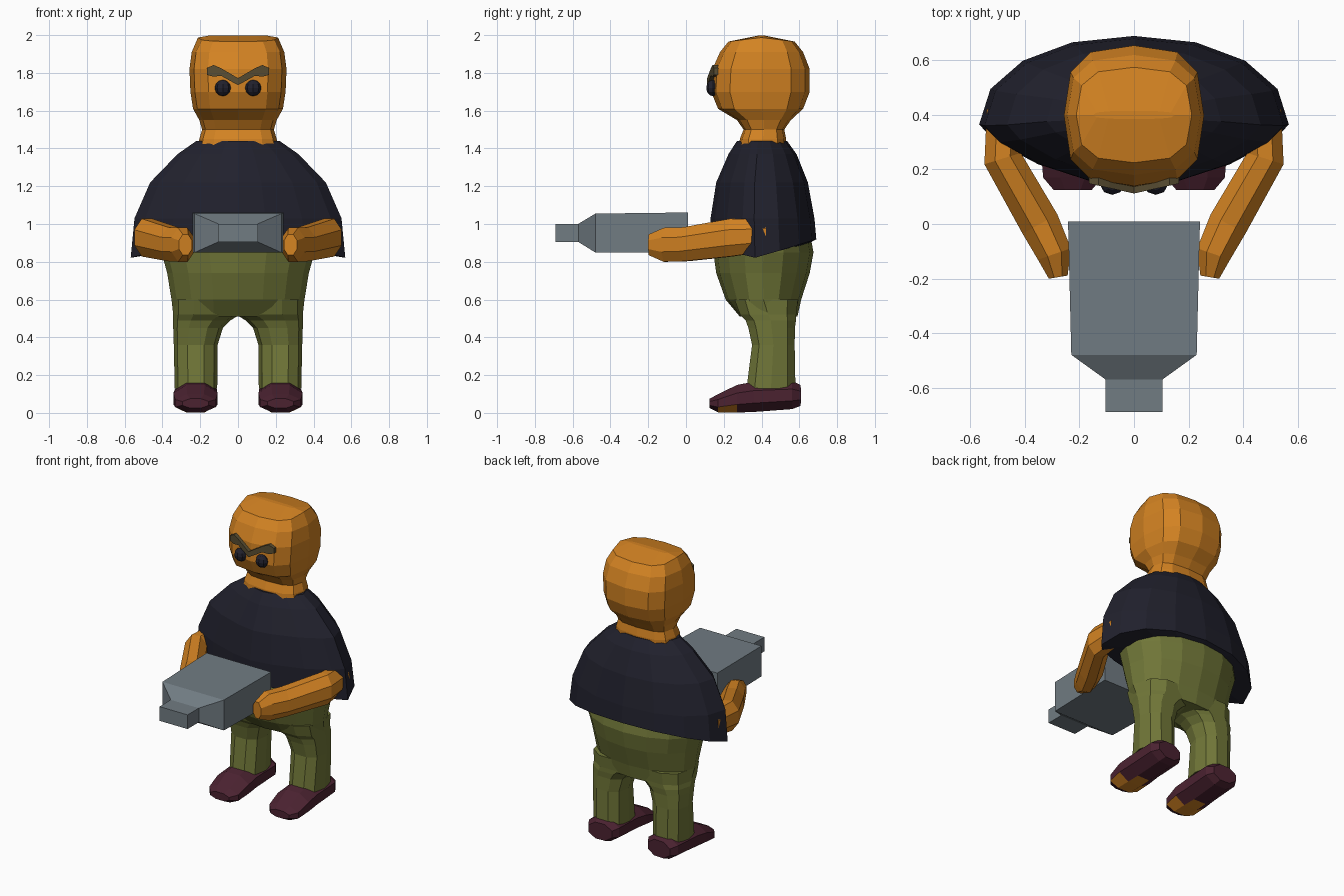
import bpy, bmesh, math
from mathutils import Vector

if "Cube" in bpy.data.objects:
    bpy.data.objects.remove(bpy.data.objects["Cube"])


def material(name, rgb):
    m = bpy.data.materials.new(name)
    m.diffuse_color = (*rgb, 1)
    m.use_nodes = True
    m.node_tree.nodes["Principled BSDF"].inputs["Base Color"].default_value = m.diffuse_color
    return m


SKIN = material("orange skin", (0.65, 0.225, 0.016))
NAVY = material("dark navy", (0.015, 0.015, 0.026))
OLIVE = material("olive cloth", (0.165, 0.185, 0.04))
GREY = material("steel grey", (0.165, 0.2, 0.225))
MAROON = material("maroon leather", (0.07, 0.016, 0.03))
BROWN = material("brow brown", (0.1, 0.075, 0.032))


def finish(name, bm, mats, mirror=False):
    """Turn a bmesh into an object, optionally mirrored across x = 0."""
    bmesh.ops.recalc_face_normals(bm, faces=bm.faces)
    me = bpy.data.meshes.new(name)
    bm.to_mesh(me)
    bm.free()
    for m in mats:
        me.materials.append(m)
    ob = bpy.data.objects.new(name, me)
    bpy.context.collection.objects.link(ob)
    if mirror:
        ob.modifiers.new("mirror", 'MIRROR').use_mirror_merge = False
    return ob


def skin_rings(rings):
    """Bridge rings of points with quads and cap both ends."""
    bm = bmesh.new()
    vs = [[bm.verts.new(p) for p in r] for r in rings]
    n = len(vs[0])
    for a, b in zip(vs, vs[1:]):
        for i in range(n):
            j = (i + 1) % n
            bm.faces.new((a[i], a[j], b[j], b[i]))
    bm.faces.new(vs[0])
    bm.faces.new(vs[-1])
    return bm


def spow(v, e):
    return math.copysign(abs(v) ** e, v) if abs(v) > 1e-6 else 0.0


def loft(name, levels, n, p_front, p_back, mat, mid=0.5, mirror=False):
    """Stack superellipse levels (z, x0, x1, y_front, y_back); z may be a function."""
    rings = []
    for z, x0, x1, y0, y1 in levels:
        cx, hw, yc = (x0 + x1) / 2, (x1 - x0) / 2, y0 + mid * (y1 - y0)
        ring = []
        for i in range(n):
            a = 2 * math.pi * i / n
            c, s = math.cos(a), math.sin(a)
            p = p_front if s < 0 else p_back
            x = cx + hw * spow(c, 2 / p)
            y = yc + (y1 - yc if s > 0 else yc - y0) * spow(s, 2 / p)
            ring.append((x, y, z(x, y) if callable(z) else z))
        rings.append(ring)
    return finish(name, skin_rings(rings), [mat], mirror)


def tube(path, n):
    """Sweep an n-sided section along (x, y, z, half_width, half_height) points."""
    rings = []
    k = 1 / math.cos(math.pi / n)
    for i, (x, y, z, rw, rz) in enumerate(path):
        a, b = path[max(i - 1, 0)], path[min(i + 1, len(path) - 1)]
        side = Vector((a[1] - b[1], b[0] - a[0], 0)).normalized()
        ring = []
        for j in range(n):
            t = 2 * math.pi * (j + 0.5) / n
            ring.append(Vector((x, y, z)) + side * (rw * k * math.cos(t))
                        + Vector((0, 0, rz * k * math.sin(t))))
        rings.append(ring)
    return skin_rings(rings)


# Head and neck
loft("head", [
    (1.40, -0.21, 0.21, 0.28, 0.53),
    (1.45, -0.205, 0.205, 0.285, 0.53),
    (1.50, -0.19, 0.19, 0.305, 0.52),
    (1.55, -0.205, 0.205, 0.27, 0.555),
    (1.61, -0.238, 0.238, 0.17, 0.62),
    (1.70, -0.252, 0.252, 0.133, 0.655),
    (1.82, -0.257, 0.257, 0.14, 0.655),
    (1.91, -0.245, 0.245, 0.18, 0.62),
    (lambda x, y: 1.987 - 0.12 * abs(y - 0.4), -0.212, 0.212, 0.225, 0.575),
    (1.998, -0.15, 0.15, 0.385, 0.415),
], 12, 2.9, 2.9, SKIN)

# Shirt, with a hem that drops at the sides into the sleeves
loft("shirt", [
    (1.44, -0.22, 0.22, 0.27, 0.535),
    (1.37, -0.32, 0.32, 0.225, 0.585),
    (1.22, -0.465, 0.465, 0.16, 0.645),
    (1.03, -0.548, 0.548, 0.13, 0.68),
    (lambda x, y: 0.82 + 0.31 * max(y - 0.37, 0) + 0.25 * max(0.37 - y, 0),
     -0.568, 0.568, 0.13, 0.69),
    (0.87, -0.3, 0.3, 0.25, 0.6),
], 16, 1.45, 2.1, NAVY, mid=0.42)

# Trousers: hips and two legs
loft("hips", [
    (0.93, -0.41, 0.41, 0.16, 0.66),
    (0.85, -0.405, 0.405, 0.145, 0.675),
    (0.74, -0.375, 0.375, 0.16, 0.655),
    (0.60, -0.352, 0.352, 0.21, 0.61),
    (0.51, -0.342, 0.342, 0.285, 0.59),
], 16, 1.95, 2.1, OLIVE)
loft("trouser_leg", [
    (0.13, 0.11, 0.335, 0.315, 0.585),
    (0.36, 0.108, 0.34, 0.345, 0.58),
    (0.45, 0.08, 0.343, 0.325, 0.582),
    (0.49, 0.04, 0.345, 0.31, 0.588),
    (0.52, -0.01, 0.345, 0.28, 0.59),
    (0.60, -0.01, 0.345, 0.25, 0.6),
], 10, 2.4, 2.4, OLIVE, mirror=True)

# Shoes, with bare sole patches under the toes
bm = tube([
    (0.22, 0.605, 0.092, 0.085, 0.055),
    (0.222, 0.56, 0.095, 0.112, 0.075),
    (0.225, 0.36, 0.085, 0.112, 0.08),
    (0.225, 0.27, 0.075, 0.117, 0.073),
    (0.225, 0.17, 0.051, 0.108, 0.048),
    (0.225, 0.125, 0.05, 0.07, 0.025),
], 8)
bm.normal_update()
bmesh.ops.recalc_face_normals(bm, faces=bm.faces)
for f in bm.faces:
    if f.normal.z < -0.85 and 0.15 < f.calc_center_median().y < 0.34:
        f.material_index = 1
finish("shoe", bm, [MAROON, SKIN], mirror=True)

# Forearms and hands
finish("arm", tube([
    (0.475, 0.42, 0.94, 0.065, 0.085),
    (0.482, 0.24, 0.928, 0.07, 0.1),
    (0.345, 0.0, 0.893, 0.073, 0.09),
    (0.292, -0.11, 0.89, 0.064, 0.09),
    (0.278, -0.195, 0.89, 0.035, 0.055),
], 8), [SKIN], mirror=True)

# Blocky held device with a tapered nozzle
finish("blaster", tube([
    (0, 0.01, 0.955, 0.242, 0.106),
    (0, -0.48, 0.952, 0.23, 0.103),
    (0, -0.57, 0.953, 0.105, 0.048),
    (0, -0.69, 0.953, 0.105, 0.048),
], 4), [GREY])

# Eyes
bm = bmesh.new()
bmesh.ops.create_uvsphere(bm, u_segments=8, v_segments=6, radius=1)
for v in bm.verts:
    v.co = (0.08 + 0.043 * v.co.x, 0.142 + 0.035 * v.co.y, 1.72 + 0.043 * v.co.z)
finish("eye", bm, [NAVY], mirror=True)

# Frowning brows, wrapped back along the face
bm = bmesh.new()
columns = [(0, 1.735, 1.772), (0.09, 1.785, 1.825), (0.13, 1.78, 1.842), (0.165, 1.79, 1.825)]
rings = []
for x, low, high in columns:
    y = 0.112 + 0.22 * x
    rings.append([(x, y, low), (x, y, high), (x, y + 0.035, high), (x, y + 0.035, low)])
bm.free()
finish("brow", skin_rings(rings), [BROWN], mirror=True)
